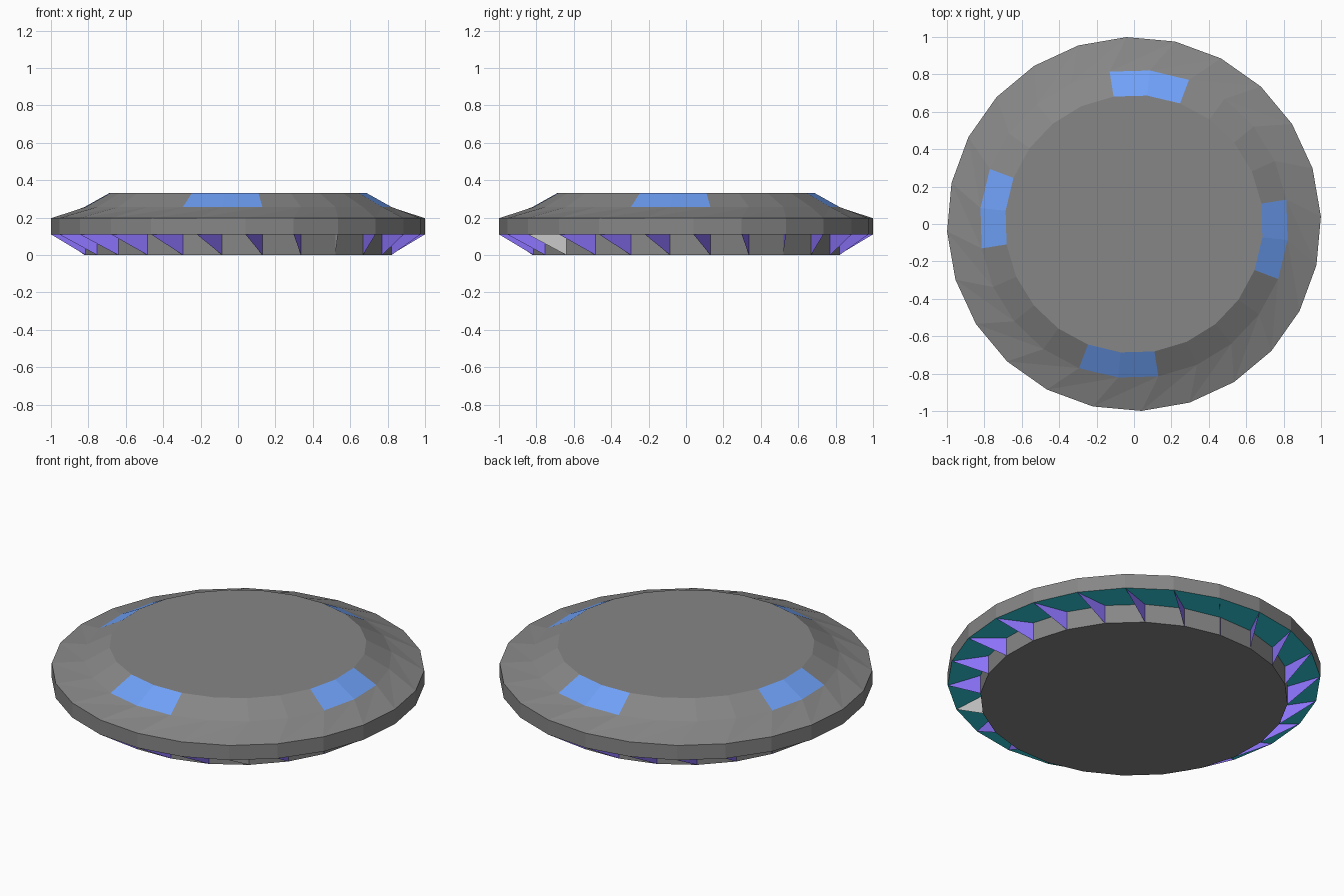
import bpy
from math import cos, sin, radians

if "Cube" in bpy.data.objects:
    bpy.data.objects.remove(bpy.data.objects["Cube"])

SIDES = 24
OUTER, INNER = 2.3, 9.1      # ring twist in degrees


def material(name, rgb):
    m = bpy.data.materials.new(name)
    m.diffuse_color = (*rgb, 1)
    m.use_nodes = True
    m.node_tree.nodes["Principled BSDF"].inputs["Base Color"].default_value = m.diffuse_color
    return m


HULL = material("hull_grey", (0.24, 0.24, 0.24))
BLUE = material("window_blue", (0.16, 0.36, 0.95))
TEAL = material("glow_teal", (0.03, 0.64, 0.72))
PURPLE = material("fin_purple", (0.26, 0.17, 0.95))


def point(r, z, twist, k):
    a = radians(twist + 360 / SIDES * k)
    return (r * cos(a), r * sin(a), z)


def build(name, verts, faces, mat=None):
    me = bpy.data.meshes.new(name)
    me.from_pydata(verts, [], faces)
    if mat:
        me.materials.append(mat)
    ob = bpy.data.objects.new(name, me)
    bpy.context.collection.objects.link(ob)
    return ob


def lathe(name, rings, mat, cap=False, split=(), keep=lambda band, k: True):
    """Join rings (radius, z, twist), listed from bottom to top or outside in."""
    verts = [point(*ring, k) for ring in rings for k in range(SIDES)]
    faces = []
    for b in range(len(rings) - 1):
        for k in range(SIDES):
            if not keep(b, k):
                continue
            n = (k + 1) % SIDES
            p, q = b * SIDES, (b + 1) * SIDES
            if b in split:   # twisted band, creased along the long diagonal
                faces += [(p + k, p + n, q + n), (p + k, q + n, q + k)]
            else:
                faces.append((p + k, p + n, q + n, q + k))
    if cap:
        last = (len(rings) - 1) * SIDES
        faces.append(tuple(range(last, last + SIDES)))
    return build(name, verts, faces, mat)


def is_window(k):
    return k % 6 in (4, 5)


rim_low, rim_high = (1.0, 0.11, OUTER), (1.0, 0.197, OUTER)
shoulder, top = (0.825, 0.257, INNER), (0.69, 0.332, INNER)
base_top, base_low = (0.825, 0.11, INNER), (0.825, 0.0, INNER)

# Rim, sloped deck and flat roof, leaving window openings
lathe("upper_hull", [rim_low, rim_high, shoulder, top], HULL, cap=True,
      split=(1,), keep=lambda b, k: b != 2 or not is_window(k))

# Four blue window strips
lathe("windows", [shoulder, top], BLUE, keep=lambda b, k: is_window(k))

# Glowing underside ring
lathe("underside_ring", [base_top, rim_low], TEAL)

# Recessed drum and floor
lathe("base", [base_top, base_low], HULL, cap=True)
for p in bpy.data.objects["base"].data.polygons:
    if len(p.vertices) == 4:
        p.flip()
bpy.data.objects["base"].data.polygons[SIDES].flip()

# Triangular fins swirling under the rim; one is left plain
for k in range(SIDES):
    plain = k == SIDES - 4
    build("plain_fin" if plain else "fin",
          [point(*rim_low, k), point(*base_low, k), point(*base_top, k)],
          [(0, 1, 2)], None if plain else PURPLE)
